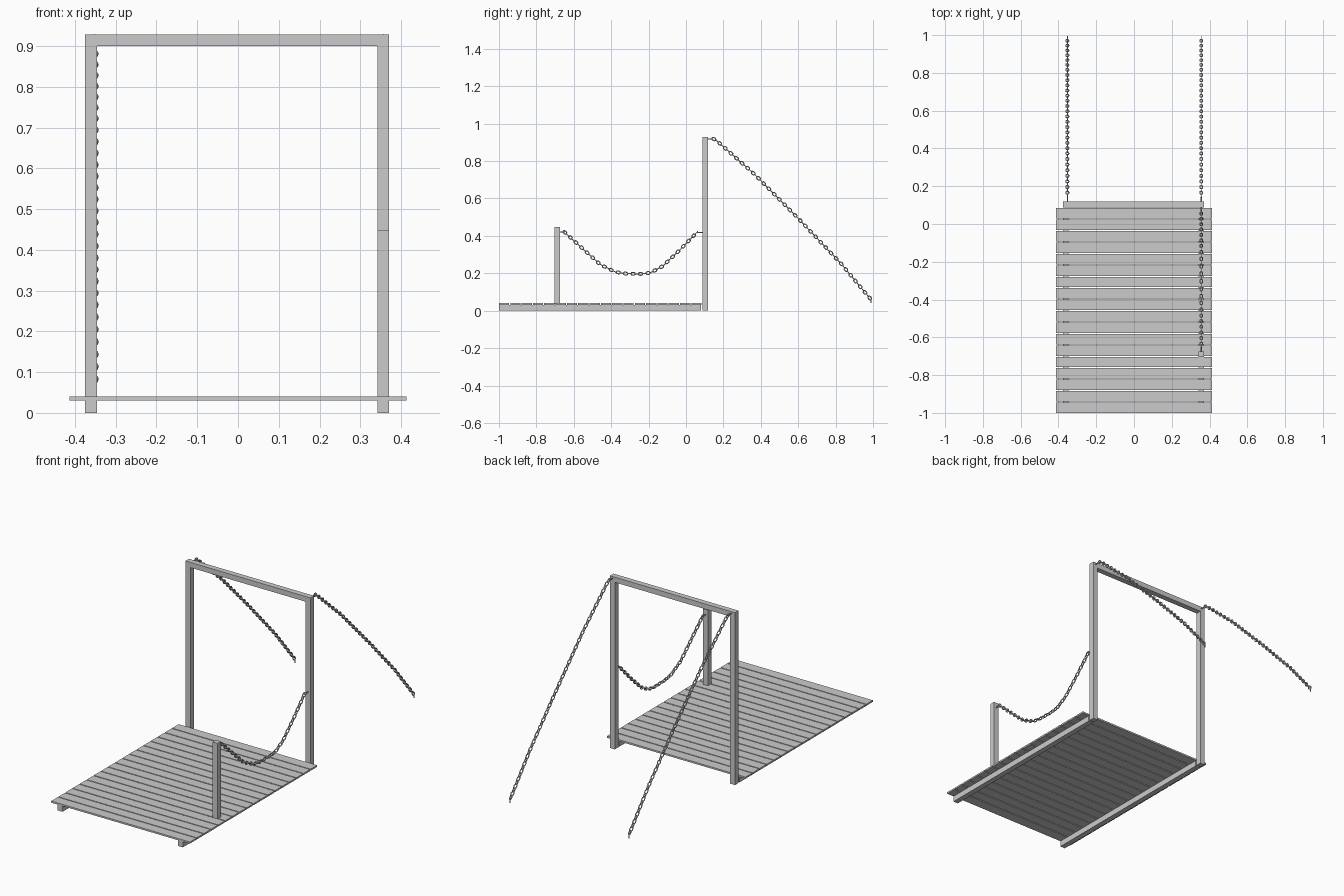
import bpy, bmesh, math
from mathutils import Vector, Matrix

if "Cube" in bpy.data.objects:
    bpy.data.objects.remove(bpy.data.objects["Cube"])


def add_object(name, bm, smooth=False):
    bmesh.ops.recalc_face_normals(bm, faces=bm.faces)
    me = bpy.data.meshes.new(name)
    bm.to_mesh(me)
    bm.free()
    for p in me.polygons:
        p.use_smooth = smooth
    ob = bpy.data.objects.new(name, me)
    bpy.context.collection.objects.link(ob)
    return ob


def box(name, x, y, z):
    bm = bmesh.new()
    size = Matrix.Diagonal((x[1] - x[0], y[1] - y[0], z[1] - z[0], 1))
    mid = Matrix.Translation((sum(x) / 2, sum(y) / 2, sum(z) / 2))
    bmesh.ops.create_cube(bm, size=1, matrix=mid @ size)
    return add_object(name, bm)


def add_link(bm, centre, along, across, length, width, wire, arc=5, sides=6):
    """Closed stadium-shaped ring of round wire."""
    normal = along.cross(across)
    r = width / 2 - wire
    half = length / 2 - wire - r
    rings = []
    for end in (0, 1):
        for i in range(arc + 1):
            a = math.pi * (end + i / arc) - math.pi / 2
            out = along * math.cos(a) + across * math.sin(a)
            c = centre + along * (half if end == 0 else -half) + out * r
            rings.append([bm.verts.new(c + wire * (out * math.cos(b) + normal * math.sin(b)))
                          for b in (2 * math.pi * k / sides for k in range(sides))])
    for i, ra in enumerate(rings):
        rb = rings[(i + 1) % len(rings)]
        for k in range(sides):
            m = (k + 1) % sides
            bm.faces.new((ra[k], rb[k], rb[m], ra[m]))


def add_pin(bm, a, b, r=0.003):
    a, b = Vector(a), Vector(b)
    d = b - a
    m = Matrix.Translation((a + b) / 2) @ d.to_track_quat('Z', 'Y').to_matrix().to_4x4()
    bmesh.ops.create_cone(bm, cap_ends=True, segments=8, radius1=r, radius2=r,
                          depth=d.length, matrix=m)


def chain(name, x, path, pins, pitch=0.02):
    bm = bmesh.new()
    pts = [Vector((x, y, z)) for y, z in path]
    lengths = [(b - a).length for a, b in zip(pts, pts[1:])]
    count = round(sum(lengths) / pitch)
    side = Vector((1, 0, 0))
    for i in range(count):
        s = (i + 0.5) * sum(lengths) / count
        k = 0
        while s > lengths[k] and k < len(lengths) - 1:
            s -= lengths[k]
            k += 1
        t = (pts[k + 1] - pts[k]).normalized()
        across = side if i % 2 else t.cross(side)
        add_link(bm, pts[k] + t * s, t, across, 0.028, 0.021, 0.003)
    for (ya, za), (yb, zb) in pins:
        add_pin(bm, (x, ya, za), (x, yb, zb))
    return add_object(name, bm, True)


# Deck planks
for i in range(18):
    y = -1 + i * 0.0605
    box(f"deck_plank_{i + 1}", (-0.413, 0.413), (y, y + 0.055), (0.031, 0.04))

# Joists and gate posts on both sides
LEFT, RIGHT = (-0.375, -0.346), (0.342, 0.371)
for side, x in (("left", LEFT), ("right", RIGHT)):
    box(f"{side}_joist", x, (-1, 0.08), (0, 0.031))
    box(f"{side}_gate_post", x, (0.088, 0.118), (0, 0.9))

# Top beam and short railing post
box("top_beam", (-0.375, 0.371), (0.088, 0.118), (0.9, 0.928))
box("railing_post", RIGHT, (-0.704, -0.675), (0.035, 0.447))

# Lifting chains running down behind the gate
lift = [(0.14, 0.922), (0.16, 0.912), (0.208, 0.87), (0.369, 0.727),
        (0.61, 0.483), (0.824, 0.257), (0.989, 0.06)]
for side, x in (("left", -0.353), ("right", 0.356)):
    chain(f"{side}_lifting_chain", x, lift,
          [((0.112, 0.918), (0.145, 0.918)), ((0.99, 0.041), (0.99, 0.065))])

# Sagging railing chain
sag = [(-0.655, 0.425), (-0.567, 0.345), (-0.46, 0.248), (-0.38, 0.208),
       (-0.32, 0.198), (-0.24, 0.197), (-0.19, 0.203), (-0.125, 0.238),
       (-0.03, 0.328), (0.062, 0.423)]
chain("railing_chain", 0.356, sag,
      [((-0.68, 0.42), (-0.648, 0.42)), ((0.055, 0.418), (0.092, 0.418))])
